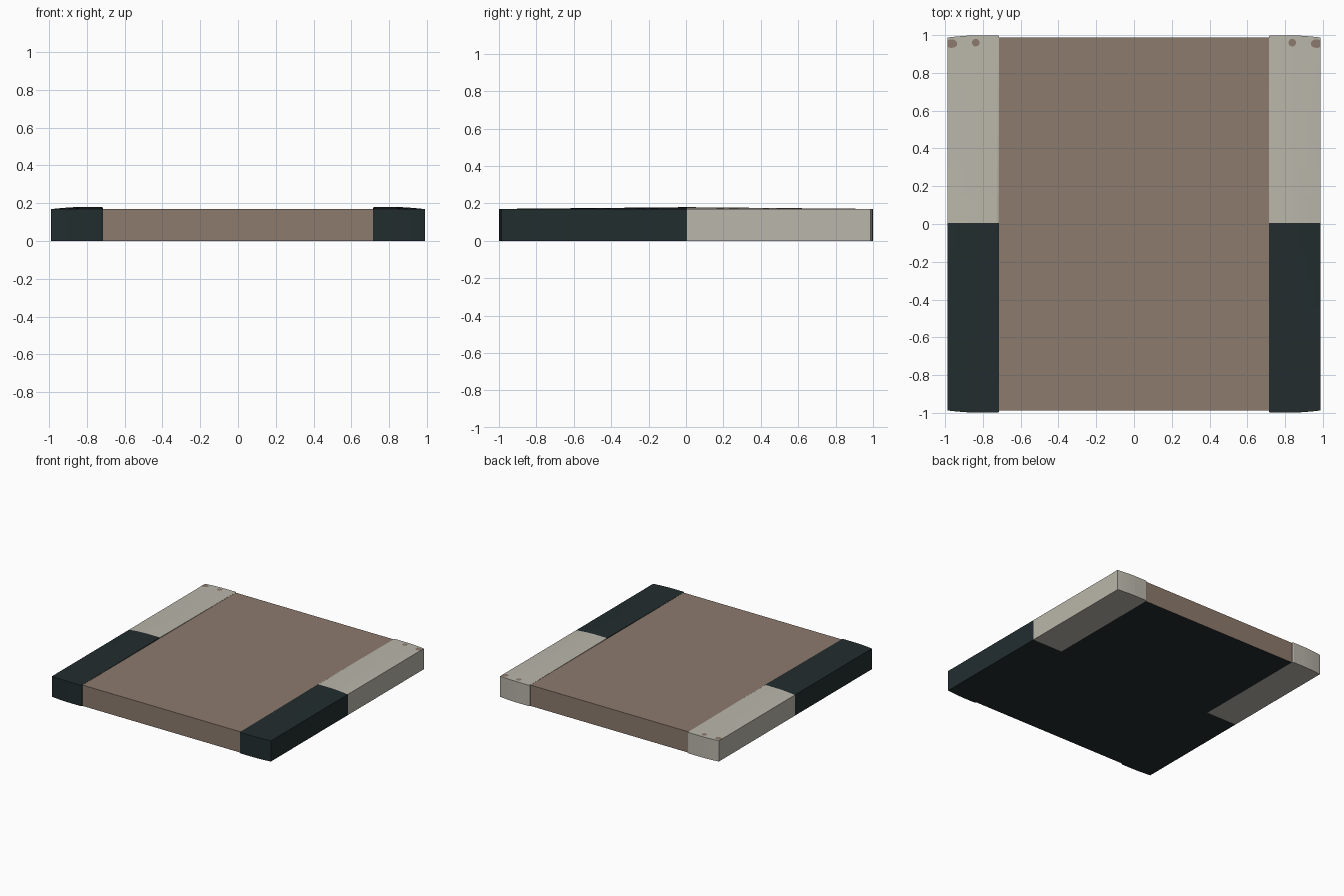
import bpy, bmesh, math

if "Cube" in bpy.data.objects:
    bpy.data.objects.remove(bpy.data.objects["Cube"])


def mat(name, rgb):
    m = bpy.data.materials.new(name)
    m.diffuse_color = (*rgb, 1)
    m.use_nodes = True
    m.node_tree.nodes["Principled BSDF"].inputs["Base Color"].default_value = m.diffuse_color
    return m


BROWN = mat("warm brown", (0.265, 0.196, 0.153))
DARK = mat("dark slate", (0.016, 0.026, 0.028))
LIGHT = mat("pale stone", (0.49, 0.47, 0.405))

X0, X1 = 0.714, 0.988   # inner and outer edge of the side strips


def crown(x, y):
    """Height of the gently domed strip top."""
    t = max(0.0, (x - 0.83) / (X1 - 0.83))
    edge = 0.004 if x < X0 + 0.004 else 0
    return 0.169 + 0.011 * (1 - t ** 1.6) * (1 - 0.85 * abs(y)) - edge * (1 - abs(y))


def end_y(x):
    """Bowed strip end in plan."""
    t = max(0.0, (x - 0.83) / (X1 - 0.83))
    return 0.999 - 0.012 * t ** 1.6 - (0.005 if x < X0 + 0.004 else 0)


def finish(name, bm, mats, mirror=False):
    bmesh.ops.recalc_face_normals(bm, faces=bm.faces[:])
    me = bpy.data.meshes.new(name)
    bm.to_mesh(me)
    bm.free()
    for m in mats:
        me.materials.append(m)
    ob = bpy.data.objects.new(name, me)
    bpy.context.collection.objects.link(ob)
    if mirror:
        md = ob.modifiers.new("mirror", 'MIRROR')
        md.use_mirror_merge = False
    return ob


# Central slab, dark underneath
bm = bmesh.new()
bmesh.ops.create_cube(bm, size=1)
for v in bm.verts:
    v.co = (v.co.x * 2 * X0, v.co.y * 1.976, 0.17 * (v.co.z + 0.5))
bm.normal_update()
for f in bm.faces:
    f.material_index = 1 if f.normal.z < -0.5 else 0
finish("center_slab", bm, [BROWN, DARK])


# Side strips: domed top over a flat base, mirrored left to right
def strip(name, sign, material):
    xs = [X0, X0 + 0.008, 0.83, 0.87, 0.91, 0.95, X1]
    ys = [0, 0.15, 0.3, 0.45, 0.6, 0.73, 0.86, 1]
    bm = bmesh.new()
    layers = []
    for top in (True, False):
        layers.append([[bm.verts.new((x, 0.006 + sign * t * (end_y(x) - sign * 0.006),
                                      crown(x, t) if top else 0))
                        for t in ys] for x in xs])
    nx, ny = len(xs), len(ys)
    for g in layers:
        for i in range(nx - 1):
            for j in range(ny - 1):
                bm.faces.new((g[i][j], g[i + 1][j], g[i + 1][j + 1], g[i][j + 1]))
    a, b = layers
    rim = ([(i, 0) for i in range(nx)] + [(nx - 1, j) for j in range(1, ny)]
           + [(i, ny - 1) for i in range(nx - 2, -1, -1)] + [(0, j) for j in range(ny - 2, 0, -1)])
    for (i, j), (k, l) in zip(rim, rim[1:] + rim[:1]):
        bm.faces.new((a[i][j], a[k][l], b[k][l], b[i][j]))
    finish(name, bm, [material], True)


strip("back_strip", 1, LIGHT)
strip("front_strip", -1, DARK)


# Small brown spots lying on the back strip ends
def spot(name, cx, cy, rx, ry):
    bm = bmesh.new()
    vs = []
    for k in range(16):
        a = 2 * math.pi * k / 16
        x, y = min(X1, cx + rx * math.cos(a)), cy + ry * math.sin(a)
        vs.append(bm.verts.new((x, y, crown(x, y) + 0.0008)))
    c = bm.verts.new((cx, cy, crown(cx, cy) + 0.0008))
    for k in range(16):
        bm.faces.new((c, vs[k], vs[(k + 1) % 16]))
    finish(name, bm, [BROWN], True)


spot("round_spot", 0.838, 0.96, 0.02, 0.02)
spot("edge_spot", 0.967, 0.955, 0.031, 0.023)
